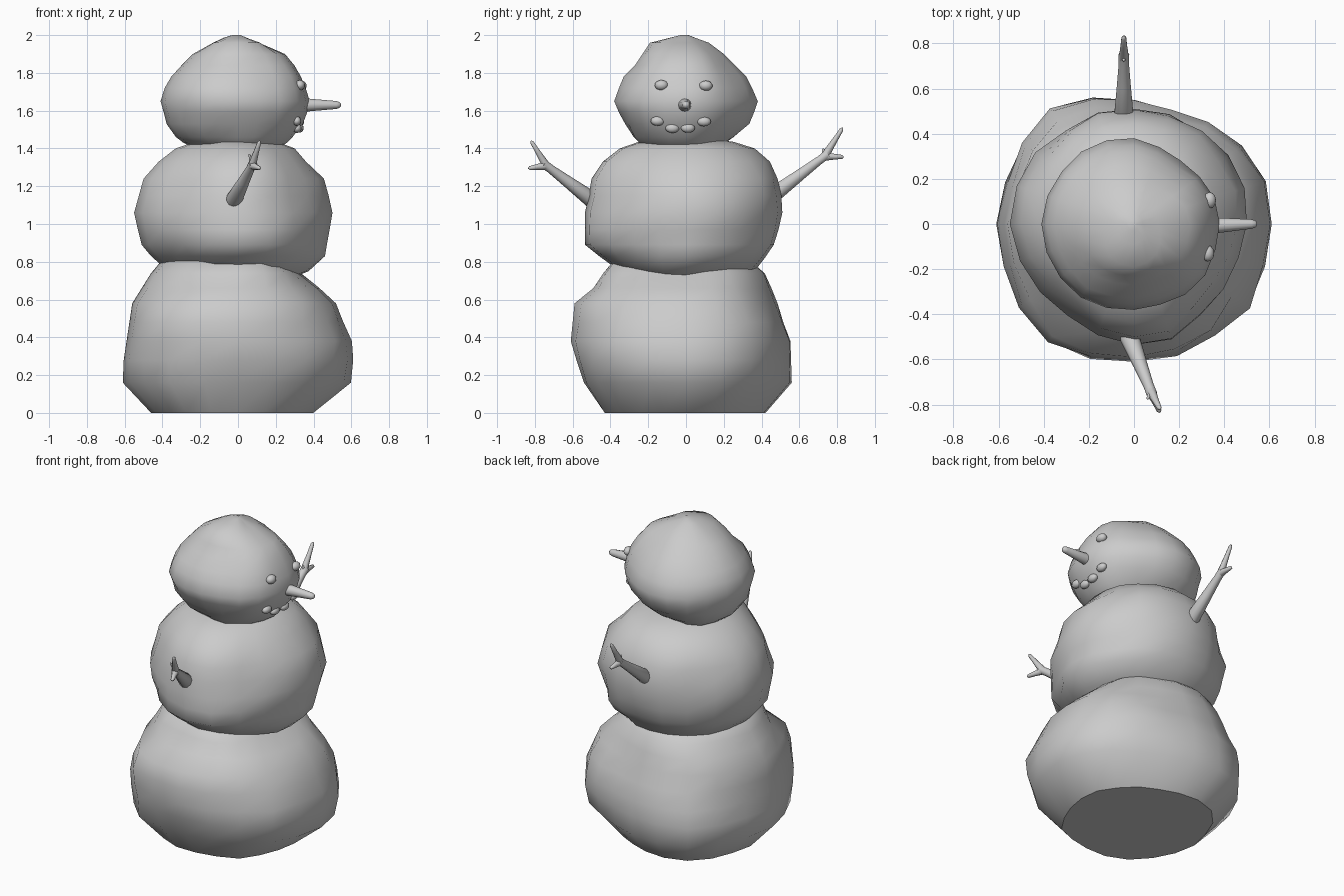
import bpy, bmesh, math
from mathutils import Vector, noise

if "Cube" in bpy.data.objects:
    bpy.data.objects.remove(bpy.data.objects["Cube"])

SEGS = 20


def finish(bm, name, angle=70):
    bmesh.ops.recalc_face_normals(bm, faces=bm.faces)
    me = bpy.data.meshes.new(name)
    bm.to_mesh(me)
    bm.free()
    ob = bpy.data.objects.new(name, me)
    bpy.context.collection.objects.link(ob)
    bpy.ops.object.select_all(action='DESELECT')
    ob.select_set(True)
    bpy.context.view_layer.objects.active = ob
    bpy.ops.object.shade_smooth_by_angle(angle=math.radians(angle))
    return ob


def skin(bm, rings):
    """Bridge successive rings of vertices and cap both ends."""
    n = len(rings[0])
    for a, b in zip(rings, rings[1:]):
        for i in range(n):
            j = (i + 1) % n
            bm.faces.new((a[i], a[j], b[j], b[i]))
    bm.faces.new(rings[-1])
    return bm.faces.new(rings[0])


def snowball(name, rows, plan, bumps=(), flat_base=False):
    """rows: z and radii toward -x, +x, -y, +y; plan: widest radius (cm) every 18 degrees;
    bumps: angle, z, height of local lumps."""
    big = [max(r[k] for r in rows) for k in range(5)]
    bm = bmesh.new()
    rings = []
    for row in rows:
        ring = []
        for i in range(SEGS):
            t = math.tau * i / SEGS
            c, s = math.cos(t), math.sin(t)
            kx, ky = (2 if c > 0 else 1), (4 if s > 0 else 3)
            shape = c * c * row[kx] / big[kx] + s * s * row[ky] / big[ky]
            r = plan[i] / 100 * shape
            p = Vector((c * r, s * r, row[0]))
            r *= 1 + .07 * math.sin(2 * t) ** 2 * noise.noise(p * 5)
            for a, z, h in bumps:
                turn = math.remainder(t - math.radians(a), math.tau)
                r += h * math.exp(-(turn / .35) ** 2 - ((row[0] - z) / .07) ** 2)
            ring.append(bm.verts.new((c * r, s * r, row[0])))
        rings.append(ring)
    base = skin(bm, rings)
    if flat_base:
        for e in base.edges:
            e.smooth = False
    return finish(bm, name)


def tube(bm, pts, radii, sides=10):
    """Tapered round tube through the points."""
    pts = [Vector(p) for p in pts]
    rings = []
    for i, (p, r) in enumerate(zip(pts, radii)):
        d = pts[min(i + 1, len(pts) - 1)] - pts[max(i - 1, 0)]
        q = d.to_track_quat('Z', 'Y')
        rings.append([bm.verts.new(p + q @ Vector((r * math.cos(a), r * math.sin(a), 0)))
                      for a in (math.tau * k / sides for k in range(sides))])
    skin(bm, rings)


# Three stacked snowballs
snowball("lower_body", [
    (0.00, .46, .40, .43, .42), (0.16, .61, .60, .54, .56), (0.28, .605, .612, .58, .562),
    (0.38, .59, .605, .61, .56), (0.48, .575, .56, .60, .52), (0.58, .56, .52, .59, .48),
    (0.66, .51, .44, .49, .45), (0.74, .46, .36, .42, .42), (0.80, .41, .27, .36, .35),
    (0.85, .22, .15, .20, .20), (0.87, .05, .05, .05, .05)],
    (61, 61, 59, 56.5, 53, 55, 59, 62, 61, 59.5, 61, 61, 63.5, 65, 63, 61, 61.5, 62, 62, 60.5),
    [(-75, .79, .05), (0, .76, -.05), (45, .1, -.06), (-135, .62, -.04),
     (135, .79, -.03), (-35, .78, -.03)], True)

snowball("middle_body", [
    (0.67, .06, .06, .06, .06), (0.70, .24, .21, .22, .22), (0.75, .37, .32, .35, .36),
    (0.83, .46, .45, .46, .42), (0.89, .51, .47, .535, .46), (0.97, .53, .485, .535, .485),
    (1.06, .55, .50, .535, .505), (1.15, .525, .48, .515, .50), (1.24, .50, .455, .50, .48),
    (1.33, .42, .36, .44, .44), (1.40, .33, .30, .35, .36), (1.435, .23, .21, .25, .25),
    (1.46, .06, .06, .06, .06)],
    (50, 51, 51, 51, 51, 51, 52.5, 52.5, 53, 54.5, 55, 53, 49.5, 48.5, 52, 53.5, 53.5, 50, 48, 48.5),
    [(-10, .74, .07), (-45, .74, .03), (135, .74, .03)])

head = snowball("head", [
    (1.35, .05, .05, .05, .05), (1.39, .20, .20, .18, .16), (1.43, .29, .26, .225, .20),
    (1.46, .33, .29, .26, .25),
    (1.53, .38, .345, .32, .335), (1.59, .395, .368, .355, .36), (1.65, .412, .382, .38, .38),
    (1.72, .39, .36, .355, .35), (1.78, .355, .335, .33, .32), (1.84, .30, .30, .27, .26),
    (1.90, .24, .25, .23, .20), (1.96, .13, .11, .19, .12), (1.985, .08, .04, .09, .05),
    (2.00, .03, .01, .03, .01)],
    (38, 37.5, 35.5, 34.5, 36, 38, 39, 39, 39.5, 40.5, 41, 41, 40.5, 40, 38.5, 38, 37.5, 38.5, 39, 38),
    [(-75, 1.42, .04), (135, 1.42, .04)])

# Nose
bm = bmesh.new()
tube(bm, [(.30, -.01, 1.63), (.37, -.006, 1.63), (.52, 0, 1.63), (.537, 0, 1.63), (.545, 0, 1.63)],
     [.040, .034, .021, .016, .006], 12)
finish(bm, "nose")


# Eyes and mouth pebbles, pressed onto the face
def pebble(name, y, z, size):
    hit, loc, normal, _ = head.ray_cast(Vector((1, y, z)), Vector((-1, 0, 0)))
    bm = bmesh.new()
    bmesh.ops.create_uvsphere(bm, u_segments=12, v_segments=8, radius=1)
    for v in bm.verts:
        v.co = Vector((loc.x, y, z)) + v.co * Vector(size)
    finish(bm, name)


bpy.context.view_layer.update()
pebble("eye_right", -.13, 1.735, (.028, .036, .027))
pebble("eye_left", .105, 1.732, (.028, .036, .027))
for i, (y, z) in enumerate([(-.15, 1.545), (-.072, 1.507), (.01, 1.508), (.095, 1.542)]):
    pebble(f"mouth_{i + 1}", y, z, (.024, .037, .025))


# Stick arms, each with a forked end and a short stub
def arm(name, base, fork, upper, lower, stub):
    base, fork = Vector(base), Vector(fork)
    bm = bmesh.new()
    tube(bm, [base - (fork - base) * 0.12, base, base.lerp(fork, .5), base.lerp(fork, .85), fork],
         [.03, .044, .031, .023, .024])
    for tip, r in ((upper, .021), (lower, .021), (stub, .012)):
        tip = Vector(tip)
        start = fork.lerp(base, 0.06)
        tube(bm, [start, start.lerp(tip, .55), start.lerp(tip, .93), tip],
             [r * 1.1, r * .7, r * .5, .003], 8)
    finish(bm, name)


arm("arm_right", (-.02, -.50, 1.13), (.08, -.755, 1.32),
    (.115, -.82, 1.44), (.115, -.835, 1.295), (.06, -.775, 1.37))
arm("arm_left", (-.045, .47, 1.16), (-.045, .75, 1.37),
    (-.045, .83, 1.51), (-.045, .835, 1.355), (-.045, .725, 1.40))
